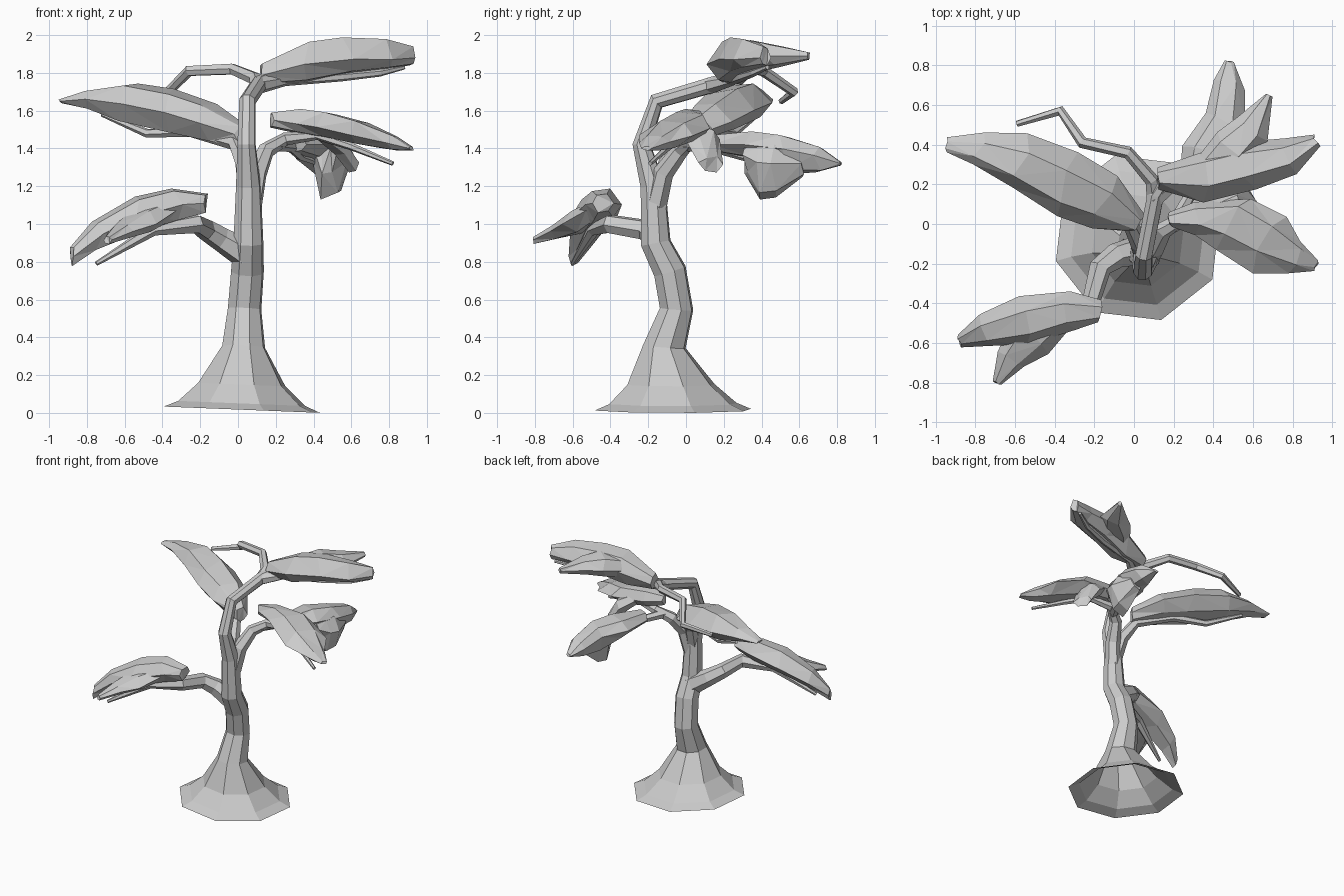
import bpy, bmesh, math, random
from mathutils import Vector

random.seed(4)
UP = Vector((0, 0, 1))


def skin(bm, rings, caps):
    """Bridge rings of points into faces, optionally capping (start, end)."""
    vs = [[bm.verts.new(p) for p in ring] for ring in rings]
    n = len(vs[0])
    for a, b in zip(vs, vs[1:]):
        for i in range(n):
            j = (i + 1) % n
            bm.faces.new((a[i], a[j], b[j], b[i]))
    if caps[0]:
        bm.faces.new(vs[0][::-1])
    if caps[1]:
        bm.faces.new(vs[-1])


def finish(name, bm, triangulate=False):
    if triangulate:
        bmesh.ops.triangulate(bm, faces=bm.faces[:])
    bmesh.ops.recalc_face_normals(bm, faces=bm.faces[:])
    me = bpy.data.meshes.new(name)
    bm.to_mesh(me)
    bm.free()
    bpy.context.collection.objects.link(bpy.data.objects.new(name, me))


def tangent(pts, i):
    a, b = pts[max(i - 1, 0)], pts[min(i + 1, len(pts) - 1)]
    return (b - a).normalized()


def tube(name, path, sides, caps=(True, True)):
    """Tapered tube through (x, y, z, radius) points."""
    pts = [Vector(p[:3]) for p in path]
    rings, side = [], Vector((1, 0, 0))
    if abs(tangent(pts, 0).x) > 0.8:
        side = Vector((0, 1, 0))
    for i, p in enumerate(path):
        t = tangent(pts, i)
        if p[3] > 0.15:                      # root flare stays near level
            t = Vector((0.04, 0, 1)).normalized()
        side = (side - t * side.dot(t)).normalized()
        v = t.cross(side)
        ring = []
        for k in range(sides):
            a = 2 * math.pi * (k + 0.35) / sides
            ring.append(pts[i] + p[3] * (math.cos(a) * side + math.sin(a) * v))
        rings.append(ring)
    bm = bmesh.new()
    skin(bm, rings, caps)
    finish(name, bm)


def foliage(name, *lobes):
    """Faceted leaf pad; each lobe is a list of (x, y, z, half width, up, down)."""
    bm = bmesh.new()
    for lobe in lobes:
        pts = [Vector(p[:3]) for p in lobe]
        rings = []
        for i, (_, _, _, w, u, d) in enumerate(lobe):
            t = tangent(pts, i)
            s = Vector((-t.y, t.x, 0)).normalized()
            section = ((w, 0), (.55 * w, .85 * u), (-.4 * w, u),
                       (-w, 0), (-.5 * w, -.8 * d), (.45 * w, -d))
            ring = []
            for a, b in section:
                j = random.uniform(-.25, .25)
                ring.append(pts[i] + s * a * (1 - abs(j) * .5)
                            + UP * (b + .06 * w * j) + t * w * j)
            rings.append(ring)
        skin(bm, rings, (True, True))
    finish(name, bm, True)


# Trunk with flared root, open underneath
tube("trunk", [(.02, -.07, .017, .43), (.02, -.07, .05, .35), (.02, -.08, .15, .24),
               (.03, -.115, .35, .118), (.035, -.05, .55, .092), (.05, -.085, .75, .09),
               (.055, -.16, .9, .082), (.055, -.175, 1.2, .068), (.045, -.235, 1.42, .05),
               (.05, -.155, 1.65, .045), (.11, .15, 1.74, .045), (.15, .21, 1.76, .04)],
     8, (False, True))

# Branches
tube("top_right_branch", [(.1, .12, 1.73, .045), (.25, .24, 1.76, .03), (.55, .3, 1.78, .025),
                          (.75, .36, 1.8, .02), (.88, .43, 1.83, .012)], 6)
tube("bare_back_branch", [(.1, .14, 1.73, .04), (.09, .22, 1.77, .036), (-.03, .36, 1.82, .032),
                          (-.26, .41, 1.81, .03), (-.37, .57, 1.7, .026),
                          (-.59, .505, 1.65, .016)], 6)
tube("upper_left_branch", [(.05, -.16, 1.15, .05), (.03, -.1, 1.32, .048), (-.02, 0, 1.43, .04),
                           (-.25, .15, 1.49, .03), (-.48, .25, 1.48, .024),
                           (-.72, .38, 1.58, .012)], 6)
tube("right_branch", [(.07, -.16, 1.1, .06), (.1, -.12, 1.27, .055), (.15, -.03, 1.39, .045),
                      (.25, .03, 1.45, .035), (.42, 0, 1.47, .025), (.6, -.09, 1.41, .02),
                      (.82, -.19, 1.32, .012)], 6)
tube("back_right_branch", [(.2, 0, 1.42, .035), (.28, .14, 1.41, .03), (.33, .3, 1.36, .024),
                           (.44, .45, 1.32, .018), (.48, .6, 1.3, .012)], 6)
tube("lower_left_branch", [(.04, -.13, .84, .08), (-.09, -.16, .92, .065), (-.17, -.22, .97, .057),
                           (-.22, -.4, 1.0, .052), (-.45, -.49, .97, .034),
                           (-.75, -.6, .79, .012)], 6)

# Leaf pads
foliage("top_right_foliage",
        [(.13, .23, 1.79, .06, .06, .05), (.35, .24, 1.85, .14, .11, .11),
         (.56, .29, 1.87, .14, .12, .08), (.78, .34, 1.87, .1, .11, .05),
         (.92, .42, 1.88, .035, .06, .04)],
        [(.36, .26, 1.86, .08, .07, .06), (.48, .36, 1.88, .13, .09, .07),
         (.6, .48, 1.89, .1, .06, .06), (.68, .65, 1.89, .02, .02, .02)])
foliage("upper_left_foliage",
        [(.02, 0, 1.47, .06, .06, .06), (-.15, .11, 1.54, .15, .1, .09),
         (-.35, .2, 1.6, .18, .11, .11), (-.58, .32, 1.64, .15, .11, .1),
         (-.78, .38, 1.66, .09, .05, .05), (-.94, .4, 1.65, .04, .01, .01)])
foliage("right_foliage",
        [(.18, .02, 1.55, .04, .04, .04), (.32, .03, 1.53, .09, .08, .05),
         (.5, 0, 1.51, .17, .08, .06), (.68, -.1, 1.47, .17, .07, .06),
         (.82, -.17, 1.43, .09, .04, .04), (.92, -.21, 1.4, .03, .01, .01)],
        [(.4, .04, 1.52, .09, .05, .04), (.53, .09, 1.44, .11, .08, .07),
         (.6, .13, 1.33, .08, .03, .05)])
foliage("back_right_foliage",
        [(.3, .14, 1.42, .07, .05, .04), (.37, .35, 1.42, .14, .07, .08),
         (.46, .52, 1.4, .11, .07, .14), (.48, .7, 1.36, .09, .05, .09),
         (.48, .82, 1.32, .025, .01, .01)],
        [(.47, .32, 1.36, .06, .04, .1), (.48, .38, 1.33, .1, .08, .2),
         (.5, .46, 1.32, .1, .1, .18), (.49, .62, 1.32, .06, .05, .07)])
foliage("lower_left_foliage",
        [(-.17, -.44, 1.11, .06, .05, .05), (-.33, -.44, 1.1, .11, .09, .08),
         (-.55, -.49, 1.04, .13, .1, .09), (-.75, -.54, .94, .09, .08, .07),
         (-.88, -.59, .83, .035, .05, .05)],
        [(-.38, -.46, 1.07, .09, .06, .05), (-.52, -.56, 1.0, .13, .08, .05),
         (-.62, -.68, .96, .08, .04, .04), (-.69, -.8, .915, .025, .02, .02)])
